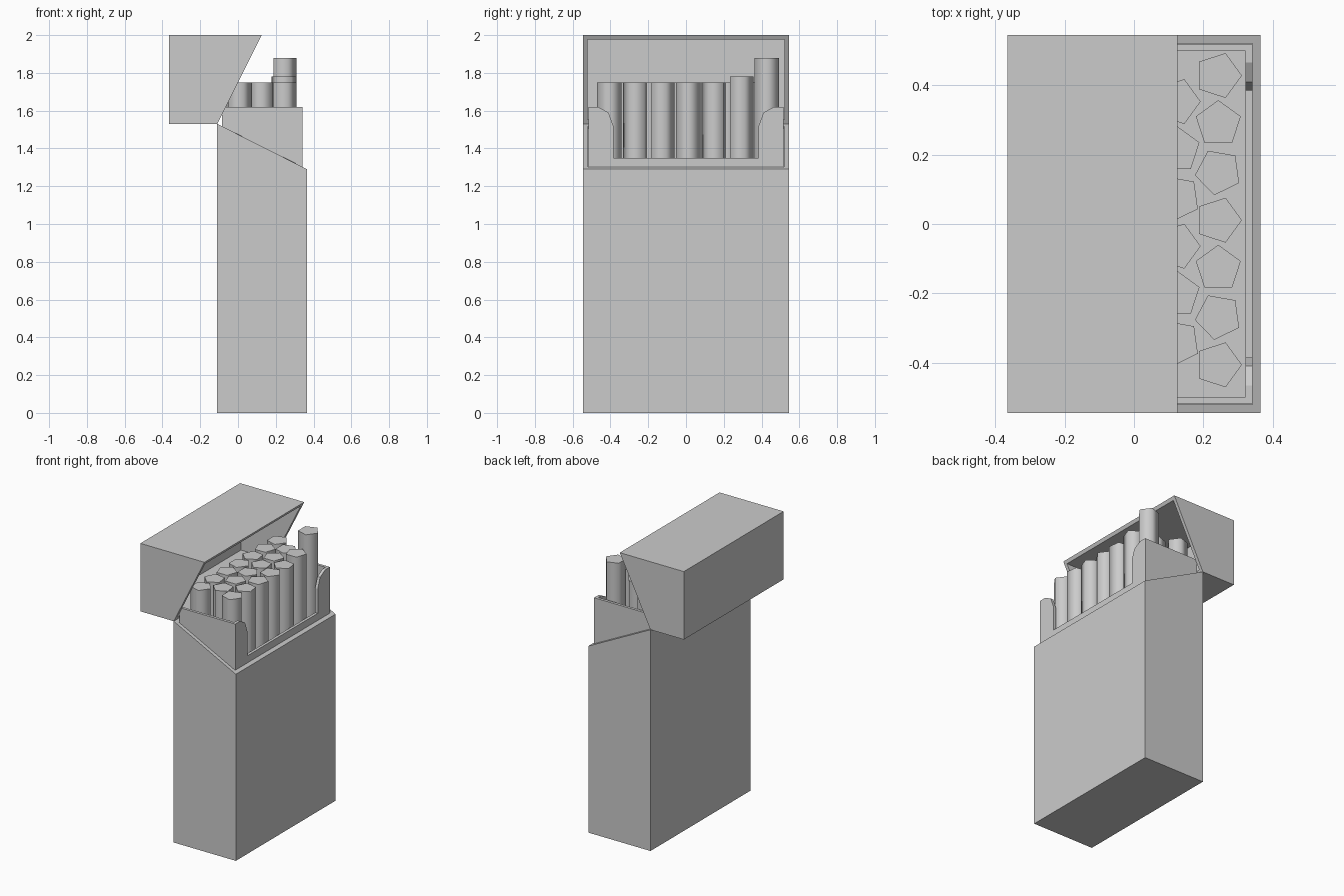
import bpy, bmesh
from math import radians

if "Cube" in bpy.data.objects:
    bpy.data.objects.remove(bpy.data.objects["Cube"])


def finish(name, bm):
    bmesh.ops.recalc_face_normals(bm, faces=bm.faces)
    mesh = bpy.data.meshes.new(name)
    bm.to_mesh(mesh)
    bm.free()
    obj = bpy.data.objects.new(name, mesh)
    bpy.context.collection.objects.link(obj)
    return obj


def open_shell(name, outer, inner, y_out, y_in):
    """Thick-walled carton from two xz profiles; the edge from point 2 to 3 is the mouth."""
    bm = bmesh.new()
    rings = []
    for profile, w in ((outer, y_out), (inner, y_in)):
        a = [bm.verts.new((x, -w, z)) for x, z in profile]
        b = [bm.verts.new((x, w, z)) for x, z in profile]
        bm.faces.new(a)
        bm.faces.new(b[::-1])
        for i in (0, 1, 3):
            j = (i + 1) % 4
            bm.faces.new((a[i], a[j], b[j], b[i]))
        rings.append((a[2], a[3], b[3], b[2]))
    # rim between the outer and inner mouth
    o, n = rings
    for i in range(4):
        j = (i + 1) % 4
        bm.faces.new((o[i], o[j], n[j], n[i]))
    return finish(name, bm)


def add_panel(bm, points, offset):
    """Polygon extruded by an offset vector."""
    face = bm.faces.new([bm.verts.new(p) for p in points])
    ext = bmesh.ops.extrude_face_region(bm, geom=[face], use_keep_orig=True)
    moved = [v for v in ext["geom"] if isinstance(v, bmesh.types.BMVert)]
    bmesh.ops.translate(bm, verts=moved, vec=offset)


# carton body with slanted mouth
open_shell("carton_body",
           [(-0.11, 0), (0.365, 0), (0.365, 1.29), (-0.11, 1.53)],
           [(-0.088, 0.022), (0.342, 0.022), (0.342, 1.302), (-0.088, 1.519)],
           0.545, 0.52)

# flipped-back lid
open_shell("lid",
           [(-0.365, 2), (-0.365, 1.53), (-0.11, 1.53), (0.125, 2)],
           [(-0.343, 1.978), (-0.343, 1.552), (-0.099, 1.552), (0.114, 1.978)],
           0.545, 0.522)

# inner sleeve: notched front and two side panels
bm = bmesh.new()
base, top = 1.0, 1.62
half = [(0.517, base), (0.517, top), (0.465, top), (0.41, 1.59), (0.385, 1.52), (0.385, 1.35)]
notched = half + [(-y, z) for y, z in reversed(half)]
add_panel(bm, [(0.321, y, z) for y, z in notched], (0.02, 0, 0))
for s in (-1, 1):
    side = [(-0.085, base), (0.321, base), (0.321, top), (-0.085, top)]
    add_panel(bm, [(x, s * 0.517, z) for x, z in side], (0, -s * 0.019, 0))
finish("inner_sleeve", bm)

# three staggered rows of five-sided sticks, two of them pulled up
radius, length, bottom = 0.068, 1.72, 0.03
turns = (0, 18, 44)
for row, (x, count, y0) in enumerate(((0.243, 7, 0.428), (0.124, 6, 0.353), (0.005, 7, 0.428))):
    for i in range(count):
        lift = {(0, 0): 0.13, (0, 1): 0.03}.get((row, i), 0)
        bpy.ops.mesh.primitive_cylinder_add(
            vertices=5, radius=radius, depth=length,
            location=(x, y0 - i * 0.139, bottom + length / 2 + lift),
            rotation=(0, 0, radians(turns[i % 3] - 18)))
        bpy.context.object.name = f"stick_{row + 1}_{i + 1}"
        bpy.ops.object.shade_smooth_by_angle(angle=radians(80))
